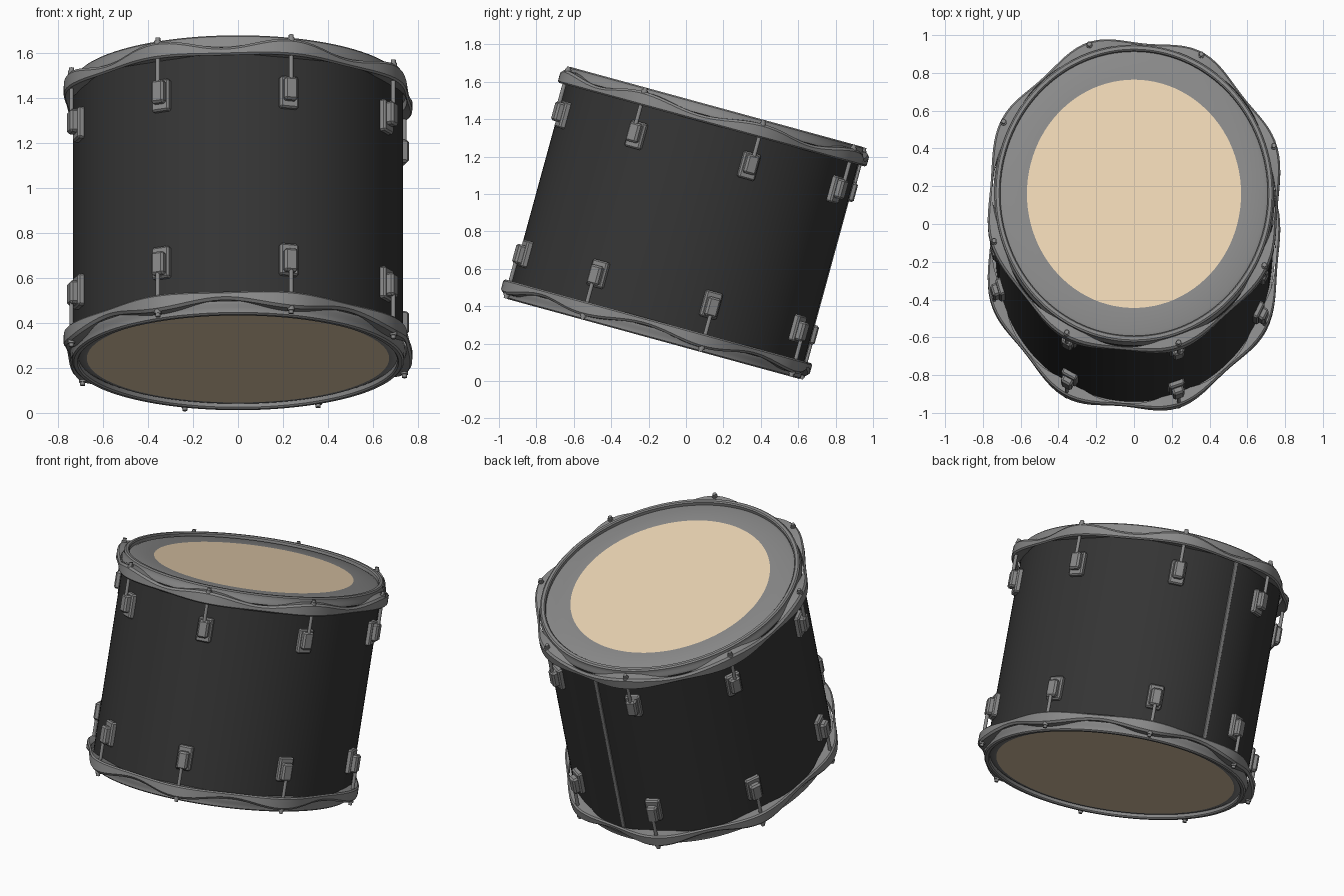
import bpy, bmesh
from math import sin, cos, pi, radians
from mathutils import Matrix, Vector

if "Cube" in bpy.data.objects:
    bpy.data.objects.remove(bpy.data.objects["Cube"])

# Tilted, slightly oval drum frame: everything is built upright, then placed
FRAME = (Matrix.Translation((0.0, -0.005, 0.845)) @ Matrix.Rotation(radians(-15.3), 4, 'X')
         @ Matrix.Diagonal((1, 1.105, 1, 1)))
SHELL_R = 0.733
LUG_ANGLES = [radians(17.7 + 45 * i) for i in range(8)]


def material(name, rgb):
    m = bpy.data.materials.new(name)
    m.diffuse_color = (*rgb, 1)
    m.use_nodes = True
    m.node_tree.nodes["Principled BSDF"].inputs["Base Color"].default_value = m.diffuse_color
    return m


BLACK = material("black_shell", (0.035, 0.035, 0.035))
CREAM = material("cream_head", (0.83, 0.66, 0.45))
GREY = material("grey_metal", (0.25, 0.25, 0.25))


def finish(name, bm, mat, smooth=35):
    bmesh.ops.recalc_face_normals(bm, faces=bm.faces)
    me = bpy.data.meshes.new(name)
    bm.to_mesh(me)
    bm.free()
    ob = bpy.data.objects.new(name, me)
    bpy.context.collection.objects.link(ob)
    me.materials.append(mat)
    ob.matrix_world = FRAME
    bpy.ops.object.select_all(action='DESELECT')
    ob.select_set(True)
    bpy.context.view_layer.objects.active = ob
    bpy.ops.object.shade_smooth_by_angle(angle=radians(smooth))
    return ob


def ring(name, profile, mat, closed=True, n=128):
    """Sweep profile(theta) -> [(r, z), ...] round the drum axis."""
    bm = bmesh.new()
    loops = []
    for i in range(n):
        t = 2 * pi * i / n
        loops.append([bm.verts.new((r * cos(t), r * sin(t), z)) for r, z in profile(t)])
    k = len(loops[0])
    for i in range(n):
        a, b = loops[i], loops[(i + 1) % n]
        for j in range(k if closed else k - 1):
            bm.faces.new((a[j], b[j], b[(j + 1) % k], a[(j + 1) % k]))
    return finish(name, bm, mat)


def disc(name, r, z, mat):
    bm = bmesh.new()
    bmesh.ops.create_circle(bm, cap_ends=True, segments=96, radius=r,
                            matrix=Matrix.Translation((0, 0, z)))
    ob = finish(name, bm, mat)
    if z < 0:
        ob.data.flip_normals()
    return ob


def box(bm, centre, size, rot, bevel):
    tmp = bmesh.new()
    bmesh.ops.create_cube(tmp, size=1, matrix=Matrix.Diagonal((*size, 1)))
    bmesh.ops.bevel(tmp, geom=tmp.edges[:], offset=bevel, segments=1, affect='EDGES')
    bmesh.ops.transform(tmp, matrix=rot @ Matrix.Translation(centre), verts=tmp.verts)
    me = bpy.data.meshes.new("tmp")
    tmp.to_mesh(me)
    tmp.free()
    bm.from_mesh(me)
    bpy.data.meshes.remove(me)


def rod(bm, r, z0, z1, radius, rot, segs=12):
    bmesh.ops.create_cone(bm, cap_ends=True, segments=segs, radius1=radius, radius2=radius,
                          depth=abs(z1 - z0),
                          matrix=rot @ Matrix.Translation((r, 0, (z0 + z1) / 2)))


# Shell tube
ring("shell", lambda t: [(SHELL_R, -0.6), (SHELL_R, 0.6), (0.715, 0.6), (0.715, -0.6)], BLACK)

# Seam strip down the back
bm = bmesh.new()
box(bm, (SHELL_R, 0, 0), (0.008, 0.024, 1.18), Matrix.Rotation(pi / 2, 4, 'Z'), 0.002)
finish("seam_strip", bm, GREY)


def band_profile(s):
    # Outer band bulges and thickens at each lug, leaving slots between lugs
    def f(t):
        w = 0.5 + 0.5 * cos(8 * (t - LUG_ANGLES[0]))
        inner = 0.750 - 0.025 * w * w
        outer = 0.762 + 0.033 * w
        top = 0.582 + 0.038 * w
        return [(inner, s * 0.55), (outer - 0.008, s * 0.545), (outer, s * 0.553),
                (outer, s * (top - 0.012)), (outer - 0.01, s * top), (inner, s * top)]
    return f


for s, end in ((1, "top"), (-1, "bottom")):
    # Rim with rounded lip
    ring(end + "_rim", lambda t: [(0.708, s * 0.60), (0.708, s * 0.636), (0.714, s * 0.643),
                                  (0.730, s * 0.643), (0.738, s * 0.636), (0.738, s * 0.612),
                                  (0.745, s * 0.60), (0.745, s * 0.585), (0.72, s * 0.585)], GREY)
    # Wavy outer band of the hoop
    ring(end + "_hoop_band", band_profile(s), GREY)
    # Drum head: grey border and cream centre
    r = 0.567 if s > 0 else 0.672
    ring(end + "_head_border", lambda t: [(r, s * 0.625), (0.69, s * 0.625), (0.712, s * 0.615)],
         GREY, closed=False, n=96)
    disc(end + "_head", r, s * 0.625, CREAM)

    # Lug casings, tension rods and bolt heads
    for i, a in enumerate(LUG_ANGLES):
        rot = FRAME.inverted() @ FRAME @ Matrix.Rotation(a, 4, 'Z')
        bm = bmesh.new()
        box(bm, (SHELL_R + 0.008, 0, s * 0.385), (0.036, 0.086, 0.145), rot, 0.008)
        box(bm, (SHELL_R + 0.032, 0, s * 0.395), (0.05, 0.062, 0.105), rot, 0.01)
        finish(f"{end}_lug_{i + 1}", bm, GREY, 25)
        bm = bmesh.new()
        rod(bm, 0.777, s * 0.40, s * 0.61, 0.010, rot)
        rod(bm, 0.777, s * 0.60, s * 0.628, 0.016, rot)
        rod(bm, 0.777, s * 0.628, s * 0.642, 0.011, rot)
        finish(f"{end}_tension_rod_{i + 1}", bm, GREY)
